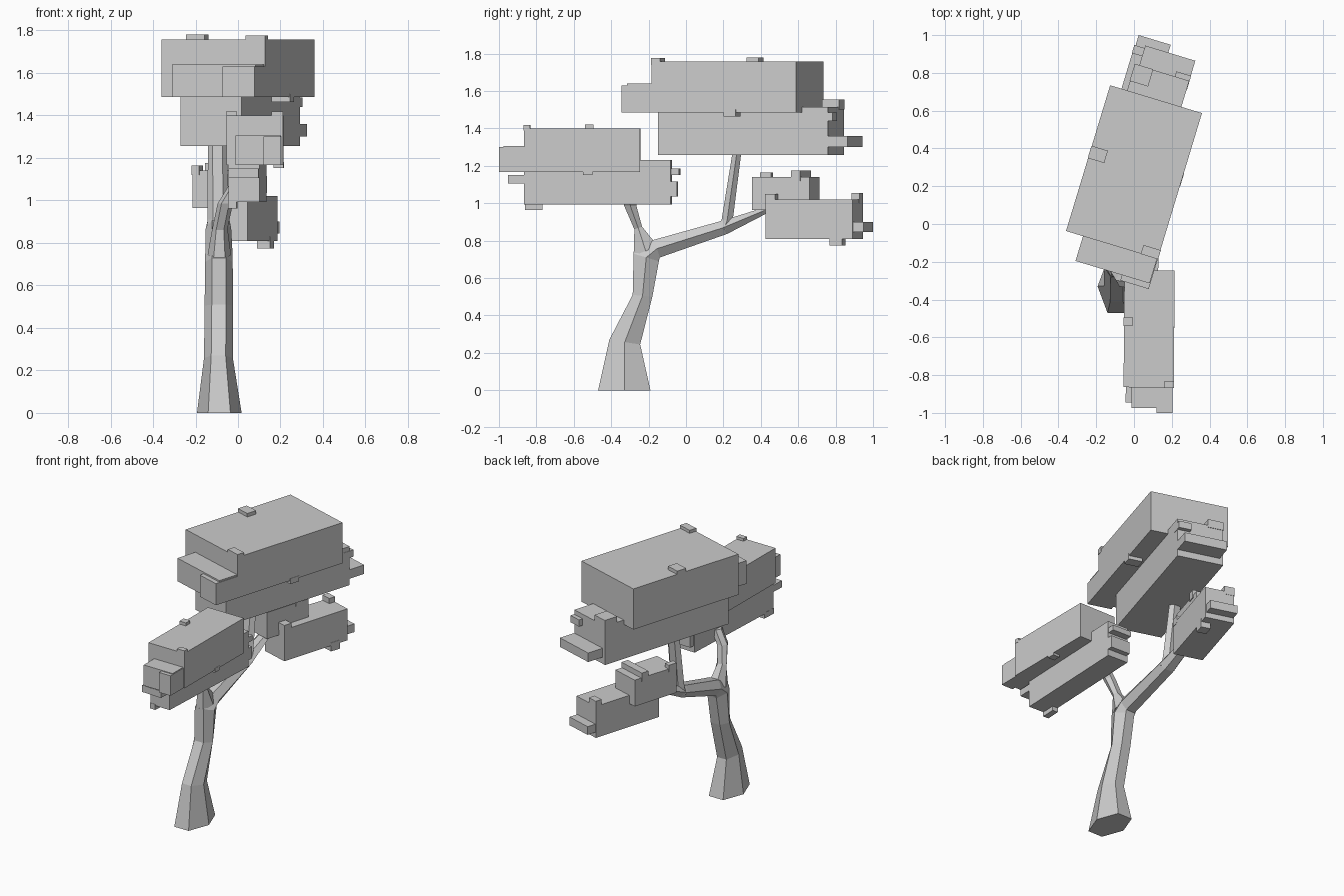
import bpy, bmesh, math
from mathutils import Matrix, Vector


def boxes(name, center, angle, parts):
    """Foliage clump: boxes (u0,u1, v0,v1, z0,z1) in a frame turned about z."""
    bm = bmesh.new()
    turn = Matrix.Translation((*center, 0)) @ Matrix.Rotation(math.radians(angle), 4, 'Z')
    for u0, u1, v0, v1, z0, z1 in parts:
        mid = Vector((u0 + u1, v0 + v1, z0 + z1)) / 2
        size = Matrix.Diagonal((u1 - u0, v1 - v0, z1 - z0, 1))
        bmesh.ops.create_cube(bm, size=1, matrix=turn @ Matrix.Translation(mid) @ size)
    finish(name, bm)


def limb(name, rings):
    """Six-sided limb: each ring is (y, z) of one side, (y, z) of the other, centre x, half width."""
    bm = bmesh.new()
    loops = []
    for a, b, cx, rx in rings:
        mid = Vector((cx, (a[0] + b[0]) / 2, (a[1] + b[1]) / 2))
        half = Vector((0, (b[0] - a[0]) / 2, (b[1] - a[1]) / 2)) / math.sin(math.pi / 3)
        loops.append([bm.verts.new(mid + Vector((rx * math.cos(t), 0, 0)) + half * math.sin(t))
                      for t in (k * math.pi / 3 for k in range(6))])
    for lo, hi in zip(loops, loops[1:]):
        for k in range(6):
            j = (k + 1) % 6
            bm.faces.new((lo[k], lo[j], hi[j], hi[k]))
    bm.faces.new(loops[0][::-1])
    bm.faces.new(loops[-1])
    finish(name, bm)


def finish(name, bm):
    bmesh.ops.recalc_face_normals(bm, faces=bm.faces[:])
    mesh = bpy.data.meshes.new(name)
    bm.to_mesh(mesh)
    bm.free()
    bpy.context.collection.objects.link(bpy.data.objects.new(name, mesh))


# Trunk, bending back into the main branch
limb("trunk", [
    ((-.47, 0), (-.19, 0), -.088, .105),
    ((-.41, .27), (-.245, .245), -.092, .068),
    ((-.285, .51), (-.18, .5), -.09, .067),
    ((-.28, .73), (-.145, .69), -.09, .065),
    ((-.17, .805), (-.14, .71), -.09, .064),
    ((.17, .90), (.22, .836), -.092, .06),
    ((.38, .965), (.44, .95), -.09, .04),
    ((.44, 1.0), (.47, .98), -.09, .03),
])
# Side branches
limb("upper_branch", [
    ((.17, .87), (.24, .85), -.093, .055),
    ((.19, .91), (.25, .91), -.093, .05),
    ((.25, 1.28), (.297, 1.28), -.097, .045),
])
limb("front_branch", [
    ((-.28, .72), (-.15, .77), -.088, .055),
    ((-.276, .86), (-.235, .875), -.085, .036),
    ((-.33, .985), (-.265, .985), -.06, .036),
    ((-.34, 1.07), (-.275, 1.07), -.01, .034),
])

# Top crown: large block, narrow block beneath
boxes("top_foliage_upper", (0, .275), -16.85, [
    (-.254, .254, -.403, .403, 1.486, 1.757),
    (-.16, .25, -.54, -.39, 1.486, 1.64),
    (.097, .254, -.57, -.39, 1.486, 1.63),
    (.16, .256, -.405, -.355, 1.74, 1.777),
    (-.256, -.165, .0, .068, 1.74, 1.78),
    (.165, .256, .0, .068, 1.463, 1.5),
])
boxes("top_foliage_lower", (0, .275), -16.85, [
    (-.16, .14, -.402, .547, 1.257, 1.515),
    (-.137, .14, .53, .658, 1.30, 1.36),
    (-.162, -.06, .455, .55, 1.5, 1.555),
    (.06, .142, .5, .575, 1.44, 1.485),
])

# Front crown
boxes("front_foliage_upper", (.08, -.555), -.4, [
    (-.133, .133, -.31, .31, 1.167, 1.40),
    (-.09, .124, -.42, -.3, 1.167, 1.305),
    (.042, .126, -.445, -.3, 1.167, 1.30),
    (.08, .134, -.312, -.277, 1.39, 1.418),
    (-.135, -.087, .015, .06, 1.39, 1.42),
    (.087, .135, .005, .055, 1.152, 1.18),
])
boxes("front_foliage_lower", (.045, -.47), -2.5, [
    (-.073, .073, -.392, .392, .992, 1.23),
    (-.07, .073, -.478, -.38, 1.105, 1.15),
    (-.074, -.035, -.394, -.3, .963, 1.0),
    (-.065, .07, .38, .437, 1.15, 1.185),
    (-.065, .073, .38, .425, 1.035, 1.115),
])

# Back crown
boxes("back_foliage_upper", (-.078, .534), -16.85, [
    (-.095, .095, -.16, .16, .965, 1.14),
    (-.1, .1, .06, .11, 1.12, 1.175),
    (-.097, -.06, -.162, -.1, 1.12, 1.165),
])
boxes("back_foliage_lower", (.0235, .685), -16.85, [
    (-.095, .095, -.243, .243, .81, 1.02),
    (-.09, .087, .23, .302, .845, .90),
    (-.097, -.03, .2, .245, 1.0, 1.055),
    (.04, .097, -.245, -.19, 1.0, 1.05),
    (.035, .097, .115, .185, .773, .83),
])
